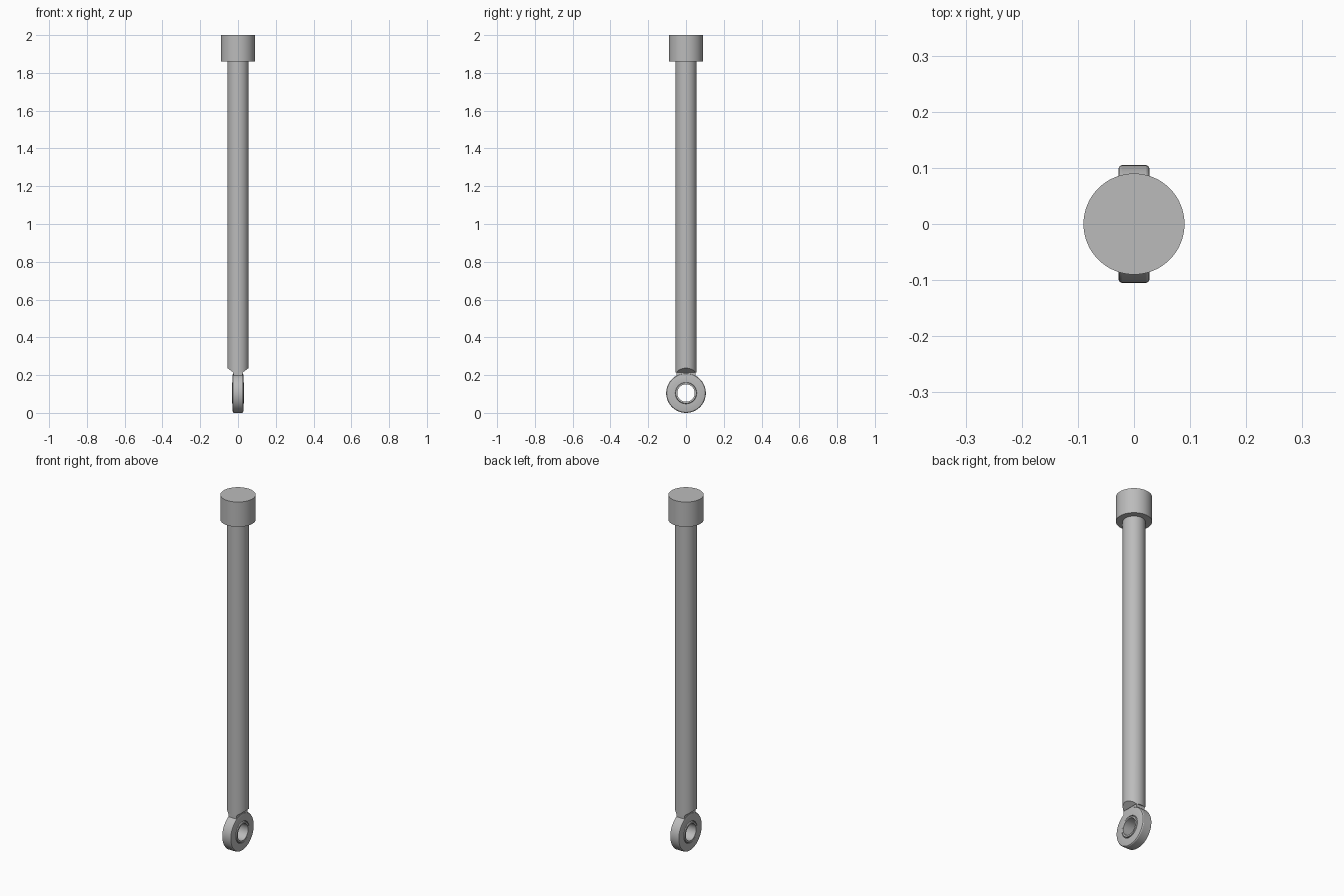
import bpy, bmesh, math
from mathutils import Matrix, Vector

cube = bpy.data.objects.get("Cube")
if cube:
    bpy.data.objects.remove(cube, do_unlink=True)

steel = bpy.data.materials.new("grey_steel")
steel.use_nodes = True
grey = (0.5, 0.5, 0.5, 1)
steel.diffuse_color = grey
steel.node_tree.nodes["Principled BSDF"].inputs["Base Color"].default_value = grey

EYE_Z = 0.105
ROD_R = 0.056
TONGUE = 0.026


def finish(name, bm):
    bmesh.ops.recalc_face_normals(bm, faces=bm.faces)
    mesh = bpy.data.meshes.new(name)
    bm.to_mesh(mesh)
    bm.free()
    obj = bpy.data.objects.new(name, mesh)
    bpy.context.collection.objects.link(obj)
    mesh.materials.append(steel)
    bpy.ops.object.select_all(action='DESELECT')
    obj.select_set(True)
    bpy.context.view_layer.objects.active = obj
    bpy.ops.object.shade_smooth_by_angle(angle=math.radians(30))
    return obj


def cylinder(radius, bottom, top):
    bm = bmesh.new()
    bmesh.ops.create_cone(bm, cap_ends=True, segments=64, radius1=radius, radius2=radius,
                          depth=top - bottom,
                          matrix=Matrix.Translation((0, 0, (top + bottom) / 2)))
    return bm


def eye_lathe(name, profile):
    """Spin a closed (x, radius) profile about the x axis through the eye centre."""
    bm = bmesh.new()
    verts = [bm.verts.new((x, 0, EYE_Z + r)) for x, r in profile]
    edges = [bm.edges.new((a, b)) for a, b in zip(verts, verts[1:] + verts[:1])]
    bmesh.ops.spin(bm, geom=verts + edges, cent=(0, 0, EYE_Z), axis=(1, 0, 0),
                   angle=math.tau, steps=64, use_merge=True)
    bmesh.ops.remove_doubles(bm, verts=bm.verts, dist=1e-5)
    return finish(name, bm)


# Cap on the upper end
finish("end_cap", cylinder(0.09, 1.86, 2.0))

# Rod with two sloping flats cut into its lower end
rod = cylinder(ROD_R, 0.215, 1.87)
for side in (1, -1):
    cut = bmesh.ops.bisect_plane(rod, geom=rod.verts[:] + rod.edges[:] + rod.faces[:],
                                 plane_co=Vector((side * TONGUE, 0, 0.215)),
                                 plane_no=Vector((side * 0.022, 0, -0.03)), clear_outer=True)
    rim = [e for e in cut["geom_cut"] if isinstance(e, bmesh.types.BMEdge)]
    bmesh.ops.holes_fill(rod, edges=[e for e in rod.edges if e.is_boundary])
finish("rod", rod)

# Flat tongue joining the rod to the eye
tongue = bmesh.new()
bmesh.ops.create_cube(tongue, size=1, matrix=Matrix.Translation((0, 0, 0.2))
                      @ Matrix.Diagonal((TONGUE * 1.9, ROD_R * 1.8, 0.034, 1)))
finish("tongue", tongue)

# Eye housing with rounded outer edges
half = [(0.028, 0.06), (0.028, 0.098), (0.0265, 0.102), (0.022, 0.105)]
eye_lathe("eye_housing", half + [(-x, r) for x, r in reversed(half)])

# Bearing race, sitting slightly proud of the housing with a groove around it
half = [(0.031, 0.046), (0.031, 0.055), (0.021, 0.057), (0.02, 0.061)]
eye_lathe("bearing_race", half + [(-x, r) for x, r in reversed(half)])
